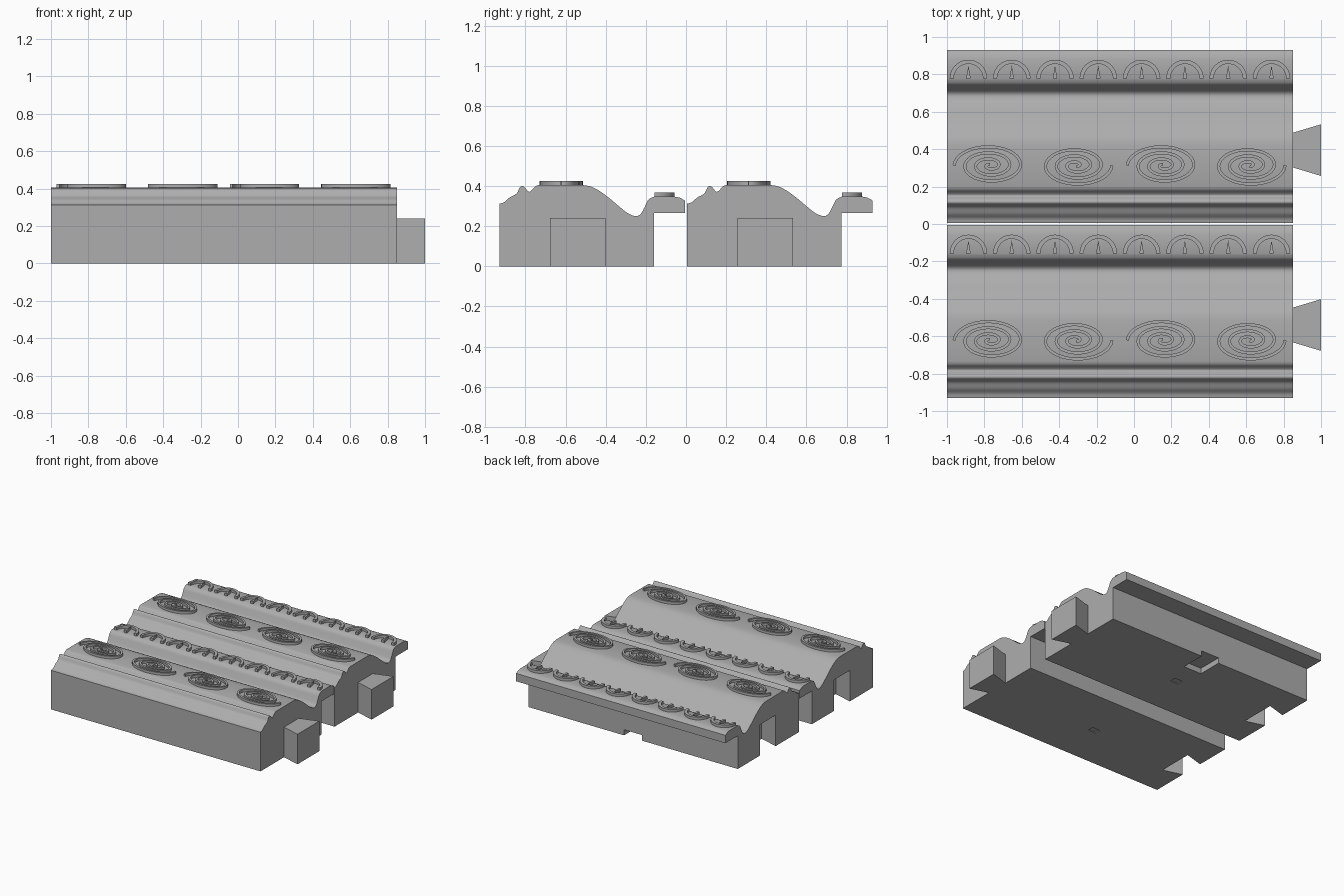
import bpy, bmesh, math
from mathutils import Vector

cube = bpy.data.objects.get("Cube")
if cube:
    bpy.data.objects.remove(cube, do_unlink=True)

grey = bpy.data.materials.new("stone grey")
grey.use_nodes = True
colour = (0.42, 0.42, 0.42, 1)
grey.diffuse_color = colour
grey.node_tree.nodes["Principled BSDF"].inputs["Base Color"].default_value = colour

X0, X1 = -1.0, 0.85
MID = (X0 + X1) / 2
PITCH = 0.935          # spacing between the two blocks
KEY_Y = -0.54          # centre line of the dovetail joint


def prism(name, outline, place, depth):
    """Extrude a flat outline; place maps its 2D points to 3D."""
    bm = bmesh.new()
    face = bm.faces.new([bm.verts.new(place(a, b)) for a, b in outline])
    out = bmesh.ops.extrude_face_region(bm, geom=[face])
    moved = [v for v in out["geom"] if isinstance(v, bmesh.types.BMVert)]
    bmesh.ops.translate(bm, verts=moved, vec=depth)
    bmesh.ops.recalc_face_normals(bm, faces=bm.faces)
    mesh = bpy.data.meshes.new(name)
    bm.to_mesh(mesh)
    bm.free()
    mesh.materials.append(grey)
    obj = bpy.data.objects.new(name, mesh)
    bpy.context.collection.objects.link(obj)
    return obj


def plan(name, outline, z0, z1):
    return prism(name, outline, lambda a, b: (a, b, z0), (0, 0, z1 - z0))


def activate(obj):
    bpy.ops.object.select_all(action="DESELECT")
    obj.select_set(True)
    bpy.context.view_layer.objects.active = obj


def smooth(obj, degrees=30):
    activate(obj)
    bpy.ops.object.shade_smooth_by_angle(angle=math.radians(degrees))


def cut(obj, cutter):
    activate(obj)
    cutter.hide_render = True
    mod = obj.modifiers.new("cut", "BOOLEAN")
    mod.operation, mod.solver, mod.object = "DIFFERENCE", "EXACT", cutter
    bpy.ops.object.modifier_apply(modifier=mod.name)
    bpy.data.objects.remove(cutter, do_unlink=True)


def spline(points, steps=4):
    """Smooth curve through the points."""
    pts = [Vector(p) for p in points]
    pts = [pts[0]] + pts + [pts[-1]]
    result = []
    for a, b, c, d in zip(pts, pts[1:], pts[2:], pts[3:]):
        for i in range(steps):
            t = i / steps
            result.append(b + (c - a) * (t / 2)
                          + (2 * a - 5 * b + 4 * c - d) * (t * t / 2)
                          + (3 * b - a - 3 * c + d) * (t ** 3 / 2))
    return [tuple(p) for p in result] + [tuple(points[-1])]


def rect(xa, xb, ya, yb):
    return [(xa, ya), (xb, ya), (xb, yb), (xa, yb)]


def dovetail(xa, xb, gap=0.0):
    narrow, wide = 0.093 + gap, 0.138 + gap
    return [(xa, KEY_Y - narrow), (xb, KEY_Y - wide),
            (xb, KEY_Y + wide), (xa, KEY_Y + narrow)]


def scroll_outline(turns=3.2, width=0.016, steps=110):
    """Flat elliptical spiral ribbon, tail at the left."""
    path = []
    for i in range(steps + 1):
        t = turns * i / steps
        r = 1 - 0.3 * t
        a = math.pi - 2 * math.pi * t
        path.append(Vector((0.192 * r * math.cos(a), 0.108 * r * math.sin(a))))
    left, right = [], []
    for i, p in enumerate(path):
        d = path[min(i + 1, steps)] - path[max(i - 1, 0)]
        n = Vector((-d.y, d.x)).normalized() * width / 2
        left.append(tuple(p + n))
        right.append(tuple(p - n))
    return left + right[::-1]


def arch_outline(outer=0.1, inner=0.078, steps=20):
    angles = [math.pi * i / steps for i in range(steps + 1)]
    ring = [(outer * math.cos(a), outer * math.sin(a)) for a in angles]
    return ring + [(inner * math.cos(a), inner * math.sin(a)) for a in angles[::-1]]


# Moulding cross-section, front to back
front_beads = spline([(-0.93, 0.312), (-0.905, 0.32), (-0.88, 0.342), (-0.845, 0.362),
                      (-0.828, 0.393), (-0.815, 0.4), (-0.802, 0.392), (-0.785, 0.372),
                      (-0.77, 0.378), (-0.752, 0.398), (-0.735, 0.405)])
back_wave = spline([(-0.515, 0.405), (-0.475, 0.398), (-0.43, 0.375), (-0.38, 0.338),
                    (-0.33, 0.296), (-0.29, 0.265), (-0.25, 0.25), (-0.225, 0.262),
                    (-0.206, 0.296), (-0.187, 0.332), (-0.16, 0.347)])
lip = [(-0.055, 0.347), (-0.03, 0.342), (-0.005, 0.328), (-0.005, 0.265), (-0.16, 0.265)]
profile = [(-0.93, 0)] + front_beads + back_wave + lip + [(-0.16, 0)]

for k, label in enumerate(("front", "back")):
    parts = []
    # Block with dovetail slot and underside recess
    block = prism(label + "_moulding_block", profile,
                  lambda a, b: (X0, a, b), (X1 - X0, 0, 0))
    cut(block, plan("slot_cutter", dovetail(X0 - 0.001, X0 + 0.155, 0.005), -0.1, 0.247))
    cut(block, plan("recess_cutter", rect(-0.125, -0.055, -0.585, -0.535), -0.1, 0.006))
    if k == 1:
        cut(block, plan("notch_cutter", rect(MID - 0.08, MID + 0.08, -0.36, -0.1), -0.1, 0.045))
    smooth(block)
    parts.append(block)

    # Dovetail tongue
    parts.append(plan(label + "_dovetail_tongue", dovetail(X1, 1.0), 0, 0.24))

    # Scrolls, every second one turned half round
    for i in range(4):
        turn = -1 if i % 2 else 1
        cx, cy = (-0.77 + 0.463 * i - (0.003 if i % 2 else 0)), -0.622
        pts = [(cx + turn * x, cy + turn * y) for x, y in scroll_outline()]
        scroll = plan(f"{label}_scroll_{i + 1}", pts, 0.395, 0.425)
        smooth(scroll)
        parts.append(scroll)

    # Arches with a small central spike along the back lip
    for i in range(8):
        cx = MID + (i - 3.5) * 0.2315
        arch = plan(f"{label}_arch_{i + 1}",
                    [(cx + x, -0.157 + y) for x, y in arch_outline()], 0.335, 0.368)
        smooth(arch)
        parts.append(arch)
        parts.append(plan(f"{label}_spike_{i + 1}",
                          [(cx - 0.012, -0.157), (cx + 0.012, -0.157), (cx, -0.088)],
                          0.335, 0.368))

    for obj in parts:
        obj.location.y = k * PITCH
